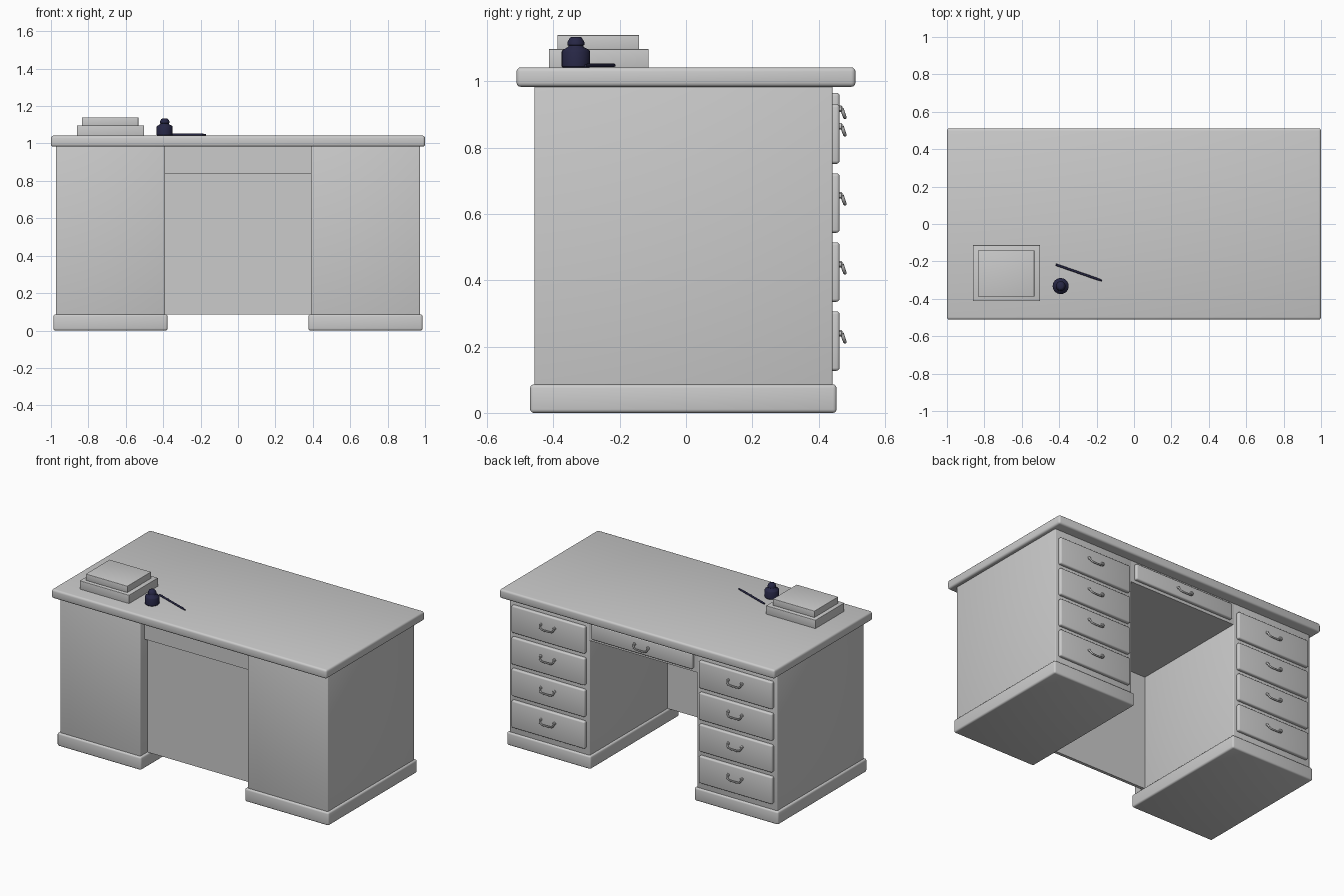
import bpy, bmesh
from math import pi, cos, sin
from mathutils import Vector

cube = bpy.data.objects.get("Cube")
if cube:
    bpy.data.objects.remove(cube, do_unlink=True)


def make_material(name, color):
    mat = bpy.data.materials.new(name)
    mat.use_nodes = True
    mat.diffuse_color = color
    mat.node_tree.nodes["Principled BSDF"].inputs["Base Color"].default_value = color
    return mat


GREY = make_material("pale grey", (0.6, 0.6, 0.6, 1))
INK = make_material("dark ink blue", (0.02, 0.02, 0.06, 1))


def finish(name, bm, mat):
    """Turn a bmesh into a smooth-shaded object with sharp edges kept."""
    bmesh.ops.recalc_face_normals(bm, faces=bm.faces)
    mesh = bpy.data.meshes.new(name)
    bm.to_mesh(mesh)
    bm.free()
    mesh.materials.append(mat)
    obj = bpy.data.objects.new(name, mesh)
    bpy.context.collection.objects.link(obj)
    bpy.ops.object.select_all(action='DESELECT')
    obj.select_set(True)
    bpy.context.view_layer.objects.active = obj
    bpy.ops.object.shade_smooth_by_angle(angle=pi / 5)
    return obj


def box(name, x, y, z, bevel=0.0, mat=GREY):
    """Box given by its (min, max) range on each axis, with rounded edges."""
    bm = bmesh.new()
    bmesh.ops.create_cube(bm, size=1)
    for v in bm.verts:
        v.co = [(r[0] + r[1]) / 2 + c * (r[1] - r[0]) for r, c in zip((x, y, z), v.co)]
    if bevel:
        bmesh.ops.bevel(bm, geom=bm.edges[:], offset=bevel, segments=3,
                        profile=0.5, affect='EDGES')
    return finish(name, bm, mat)


def lathe(name, profile, center, mat, steps=24):
    """Spin a (radius, height) profile about a vertical axis."""
    bm = bmesh.new()
    verts = [bm.verts.new((r, 0, h)) for r, h in profile]
    edges = [bm.edges.new(pair) for pair in zip(verts, verts[1:])]
    bmesh.ops.spin(bm, geom=verts + edges, cent=(0, 0, 0), axis=(0, 0, 1),
                   angle=2 * pi, steps=steps, use_duplicate=False)
    bmesh.ops.remove_doubles(bm, verts=bm.verts, dist=0.0001)
    bmesh.ops.translate(bm, verts=bm.verts, vec=center)
    return finish(name, bm, mat)


def tube(bm, points, radii, sides=10):
    """Sweep a round section along a path."""
    points = [Vector(p) for p in points]
    rings = []
    for i, p in enumerate(points):
        along = (points[min(i + 1, len(points) - 1)] - points[max(i - 1, 0)]).normalized()
        turn = along.to_track_quat('Z', 'Y')
        rings.append([bm.verts.new(p + turn @ Vector((radii[i] * cos(2 * pi * k / sides),
                                                      radii[i] * sin(2 * pi * k / sides), 0)))
                      for k in range(sides)])
    for a, b in zip(rings, rings[1:]):
        for k in range(sides):
            n = (k + 1) % sides
            bm.faces.new((a[k], a[n], b[n], b[k]))
    bm.faces.new(rings[0])
    bm.faces.new(rings[-1])


FACE = 0.463   # outer plane of the drawer fronts


def handle(name, x, z):
    """Two round bolts with a hanging bail between them."""
    bm = bmesh.new()
    for side in (-1, 1):
        bolt = x + side * 0.05
        tube(bm, [(bolt, FACE - 0.004, z), (bolt, FACE + 0.006, z), (bolt, FACE + 0.009, z)],
             [0.01, 0.01, 0.006])
    half = [(0.052, 0.0), (0.051, -0.008), (0.046, -0.018), (0.037, -0.024), (0.02, -0.026)]
    path = [(-w, h) for w, h in half] + [(w, h) for w, h in reversed(half)]
    tube(bm, [(x + w, FACE + 0.007 - h * 0.35, z + h) for w, h in path], [0.0055] * len(path))
    return finish(name, bm, GREY)


def drawer(name, x, z, bolt_z):
    box(name, x, (0.43, FACE), z, 0.009)
    handle(name + "_handle", sum(x) / 2, bolt_z)


# Desk top
box("desk_top", (-1, 1), (-0.511, 0.511), (0.983, 1.042), 0.013)

# Two pedestals with plinths and four drawers each
for label, s in (("left", 1), ("right", -1)):
    def span(a, b):
        return tuple(sorted((s * a, s * b)))
    box(label + "_pedestal", span(0.39, 0.973), (-0.457, 0.442), (0.07, 0.99), 0.005)
    box(label + "_plinth", span(0.377, 0.987), (-0.47, 0.454), (0, 0.086), 0.011)
    for i in range(4):
        bottom = 0.127 + i * 0.208
        drawer(f"{label}_drawer_{i + 1}", span(0.415, 0.948),
               (bottom, bottom + 0.179), bottom + 0.113)

# Kneehole: drawer housing, centre drawer and modesty panel
box("drawer_housing", (-0.395, 0.395), (-0.415, 0.442), (0.84, 0.99))
drawer("centre_drawer", (-0.367, 0.367), (0.86, 0.965), 0.917)
box("modesty_panel", (-0.395, 0.395), (-0.385, -0.365), (0.086, 0.85))

# Books, ink bottle and pen
box("lower_book", (-0.862, -0.503), (-0.413, -0.113), (1.04, 1.097), 0.002)
box("upper_book", (-0.835, -0.533), (-0.388, -0.141), (1.096, 1.139), 0.002)
lathe("ink_bottle", [(0, 0), (0.04, 0), (0.043, 0.004), (0.043, 0.048), (0.04, 0.053),
                     (0.024, 0.062), (0.022, 0.066), (0.026, 0.068), (0.026, 0.076),
                     (0.018, 0.09), (0.012, 0.093), (0, 0.093)], (-0.392, -0.332, 1.041), INK)
pen = bmesh.new()
tube(pen, [(-0.418, -0.217, 1.048), (-0.41, -0.22, 1.048), (-0.2, -0.293, 1.048),
           (-0.172, -0.303, 1.047)], [0.005, 0.006, 0.006, 0.004])
finish("pen", pen, INK)
